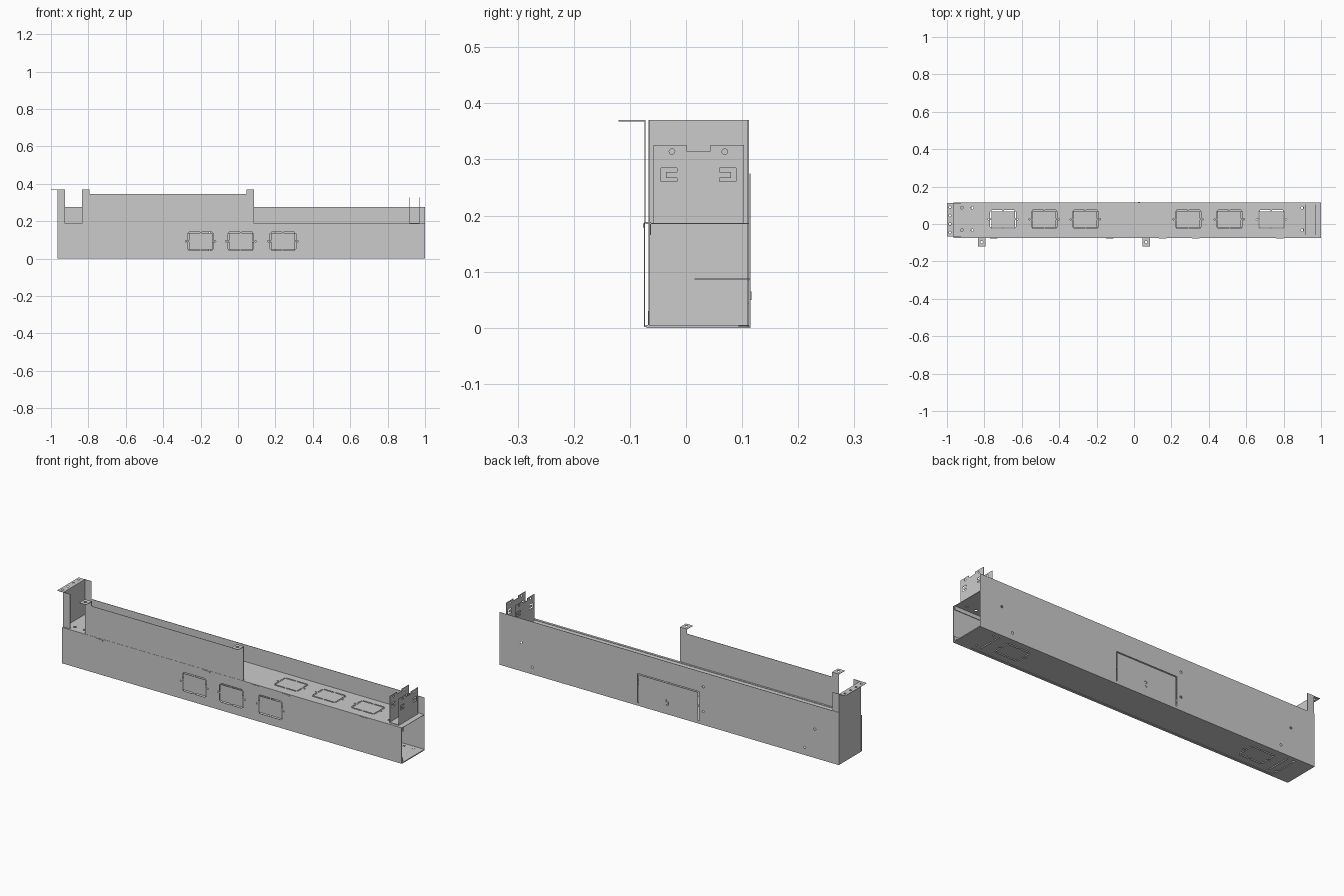
import bpy, bmesh, math
from mathutils import Vector

if "Cube" in bpy.data.objects:
    bpy.data.objects.remove(bpy.data.objects["Cube"])

T = 0.002                                   # sheet thickness
L, R = -0.965, 1.0                          # body ends
DECK = 0.187


def rect(u0, u1, v0, v1):
    return [(u0, v0), (u1, v0), (u1, v1), (u0, v1)]


def circle(u, v, r, n=16):
    return [(u + r * math.cos(2 * math.pi * i / n), v + r * math.sin(2 * math.pi * i / n)) for i in range(n)]


def prism(bm, pts, axis, lo, hi):
    """Extrude a 2D outline along an axis: x -> (y,z), y -> (x,z), z -> (x,y)."""
    def at(p, d):
        return {'x': (d, *p), 'y': (p[0], d, p[1]), 'z': (*p, d)}[axis]
    face = bm.faces.new([bm.verts.new(at(p, lo)) for p in pts])
    ext = bmesh.ops.extrude_face_region(bm, geom=[face])
    off = Vector(at((0, 0), hi - lo))
    bmesh.ops.translate(bm, vec=off, verts=[e for e in ext['geom'] if isinstance(e, bmesh.types.BMVert)])


def make(name, prisms):
    bm = bmesh.new()
    for p in prisms:
        prism(bm, *p)
    bmesh.ops.recalc_face_normals(bm, faces=bm.faces)
    me = bpy.data.meshes.new(name)
    bm.to_mesh(me)
    bm.free()
    ob = bpy.data.objects.new(name, me)
    bpy.context.collection.objects.link(ob)
    return ob


def sheet(name, outline, axis, lo, holes=(), t=T):
    """Flat metal sheet with holes punched through it."""
    ob = make(name, [(outline, axis, lo, lo + t)])
    if holes:
        cut = make(name + "_cutter", [(h, axis, lo - 0.004, lo + t + 0.004) for h in holes])
        cut.hide_render = True
        mod = ob.modifiers.new("punch", 'BOOLEAN')
        mod.operation, mod.solver, mod.object = 'DIFFERENCE', 'EXACT', cut
        bpy.context.view_layer.objects.active = ob
        bpy.ops.object.modifier_apply(modifier=mod.name)
        bpy.data.objects.remove(cut)
    return ob


def knockout(u, v, a=0.069, b=0.049, w=0.006, gap=0.007):
    """Slits around a push-out rectangle, with small screw holes beside it."""
    out = []
    for s in (-1, 1):
        for h in (-1, 1):
            u0, u1 = sorted((u + h * 0.004, u + h * (a - gap)))
            v0, v1 = sorted((v + s * b, v + s * (b - w)))
            out.append(rect(u0, u1, v0, v1))
            u0, u1 = sorted((u + s * a, u + s * (a - w)))
            v0, v1 = sorted((v + h * 0.004, v + h * (b - gap)))
            out.append(rect(u0, u1, v0, v1))
        out.append(circle(u + s * (a + 0.009), v, 0.004, 8))
    return out


end_holes = [circle(x, y, 0.007) for x in (-0.92, -0.865, 0.90, 0.955) for y in (0.087, -0.033)]

# Deck and floor of the trunking
deck_holes = list(end_holes)
for x in (-0.70, -0.48, -0.26, 0.29, 0.51, 0.735):
    deck_holes += knockout(x, 0.025)
sheet("top_deck", rect(L, R, -0.072, 0.112), 'z', DECK - T, deck_holes)
sheet("floor", rect(L, R, -0.072, 0.112), 'z', 0.003,
      end_holes + knockout(-0.70, 0.025) + knockout(0.735, 0.025)
      + [rect(x, x + 0.006, -0.04, 0.09) for x in (-0.83, 0.865)])

# Front panel with folded edges
front_holes = []
for x in (-0.20, 0.015, 0.24):
    front_holes += knockout(x, 0.093)
sheet("front_panel", rect(L, R, 0.002, 0.188), 'y', -0.075, front_holes)
make("front_panel_folds", [
    (rect(L, R, -0.075, -0.062), 'z', 0.187, 0.189),
    (rect(L, R, 0.165, 0.187), 'y', -0.064, -0.062),
    (rect(L, R, -0.075, -0.062), 'z', 0.001, 0.003),
    (rect(L, R, 0.003, 0.03), 'y', -0.068, -0.066)])
make("front_clips", [(rect(x - 0.02, x + 0.02, 0.179, 0.186), 'y', -0.077, -0.075)
                     for x in (-0.75, -0.13, 0.155, 0.33, 0.78)])

# Tall back panel with access door slits and screw holes
back_holes = [circle(x, z, 0.006) for x, z in
              ((0.873, 0.15), (0.81, 0.037), (-0.826, 0.15), (-0.768, 0.04), (-0.18, 0.20), (-0.18, 0.07))]
back_holes += [[(-0.155, 0.015), (-0.15, 0.015), (-0.15, 0.163), (0.195, 0.163), (0.195, 0.015),
                (0.2, 0.015), (0.2, 0.168), (-0.155, 0.168)], rect(0.02, 0.035, 0.045, 0.075)]
sheet("back_panel", rect(L, R, 0, 0.275), 'y', 0.113, back_holes)
make("back_panel_lip", [(rect(L, R, 0.094, 0.115), 'z', 0, 0.002)])
make("door_catch", [(rect(-0.01, 0.065, 0.043, 0.085), 'y', 0.110, 0.112),
                    (rect(0.022, 0.033, 0.05, 0.065), 'y', 0.115, 0.117)])
make("inner_shelf", [(rect(-0.15, 0.195, 0.015, 0.113), 'z', 0.086, 0.088)])

# Closed left end: plate, side flanges, top flange
sheet("left_end_plate", rect(-0.066, 0.111, 0.0, 0.37), 'x', L)
make("left_end_flanges", [(rect(L, -0.925, 0.0, 0.37), 'y', y, y + T) for y in (-0.067, 0.110)])
sheet("left_top_flange", rect(-1.0, L + T, -0.066, 0.111), 'z', 0.368,
      [circle(-0.984, y, 0.006) for y in (-0.045, 0.0, 0.045, 0.09)])
make("floor_end_feet", [(rect(x, x + 0.097, -0.07, 0.094), 'z', 0.0, 0.003) for x in (L, 0.903)]).hide_render = False

# Raised front cover with two hanging tabs
A, B, W = -0.835, 0.085, 0.04
sheet("raised_front_cover", [(A, 0.189), (B, 0.189), (B, 0.37), (B - W, 0.37), (B - W, 0.345),
                             (A + W, 0.345), (A + W, 0.37), (A, 0.37)], 'y', -0.074)
for side, x in (("left", A), ("right", B - W)):
    sheet(side + "_hanging_tab", rect(x, x + W, -0.12, -0.072), 'z', 0.368, [circle(x + W / 2, -0.097, 0.007)])


# Right joining bracket: two notched plates on a base
def hook_slot(y, s):
    return [(y, 0.261), (y + s * 0.029, 0.261), (y + s * 0.029, 0.267), (y + s * 0.009, 0.267),
            (y + s * 0.009, 0.278), (y + s * 0.029, 0.278), (y + s * 0.029, 0.285), (y, 0.285)]


ear = [(-0.058, DECK), (0.103, DECK), (0.103, 0.326), (0.044, 0.326), (0.044, 0.315),
       (0.001, 0.315), (0.001, 0.326), (-0.058, 0.326)]
for name, x in (("inner", 0.917), ("outer", 0.969)):
    sheet(name + "_bracket_plate", ear, 'x', x,
          [circle(-0.025, 0.314, 0.005), circle(0.069, 0.314, 0.005), hook_slot(-0.045, 1), hook_slot(0.089, -1)])
make("bracket_base", [(rect(0.917, 0.971, -0.058, 0.103), 'z', DECK, DECK + 0.003)])
